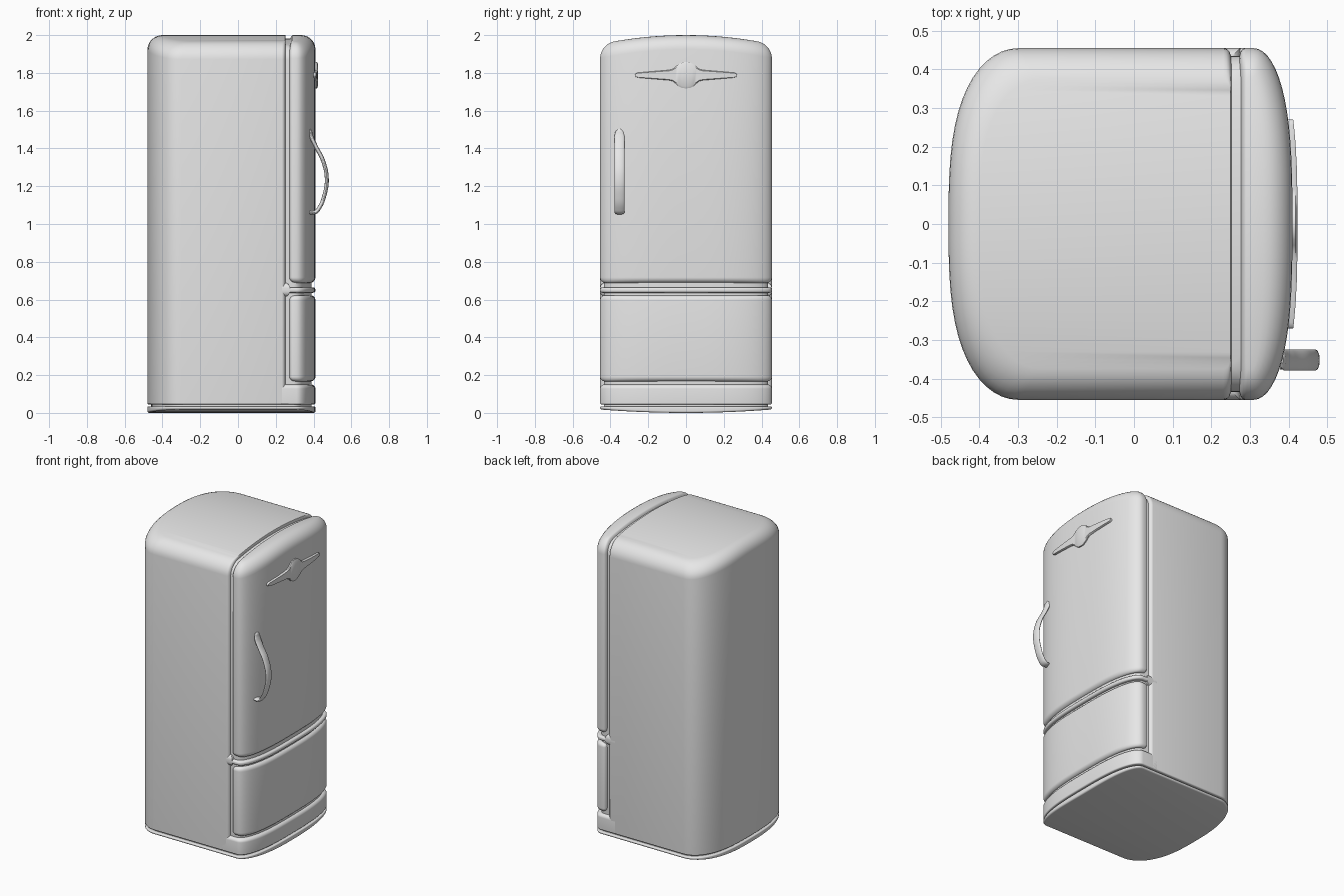
import bpy, bmesh, math

cube = bpy.data.objects.get("Cube")
if cube:
    bpy.data.objects.remove(cube, do_unlink=True)

HALF = 0.455  # half width across the door
N = 32
YS = [HALF * math.sin(math.pi * (i / N - 0.5)) for i in range(N + 1)]

grey = bpy.data.materials.new("light grey enamel")
grey.use_nodes = True
grey.diffuse_color = (0.8, 0.8, 0.8, 1)
grey.node_tree.nodes["Principled BSDF"].inputs["Base Color"].default_value = (0.8, 0.8, 0.8, 1)


def bow(y, power):
    return math.sqrt(max(0, 1 - abs(y / HALF) ** power))


def front(y):
    return 0.31 + 0.10 * bow(y, 3)


def back(y):
    return -0.30 - 0.18 * bow(y, 3)


def seam_edge(y):
    return 0.232 + 0.022 * bow(y, 30)


def door_back(y):
    return 0.288 - 0.018 * bow(y, 30)


def crown(y):
    return 2.0 - 0.048 * (y / HALF) ** 2


def finish(ob):
    ob.data.materials.clear()
    ob.data.materials.append(grey)
    bpy.ops.object.select_all(action="DESELECT")
    ob.select_set(True)
    bpy.context.view_layer.objects.active = ob
    bpy.ops.object.shade_smooth_by_angle(angle=math.radians(40))


def add_mesh(name, bm):
    bmesh.ops.recalc_face_normals(bm, faces=bm.faces)
    me = bpy.data.meshes.new(name)
    bm.to_mesh(me)
    bm.free()
    ob = bpy.data.objects.new(name, me)
    bpy.context.collection.objects.link(ob)
    finish(ob)
    return ob


def slab(name, xb, xf, low, high, r_low, r_high, cx=None, shrink=0.0, steps=7):
    """Bowed block between two plan curves, with rounded bottom and top rims."""
    plan = [(xf(y), y) for y in YS] + [(xb(y), y) for y in reversed(YS)]
    xs = [p[0] for p in plan]
    mid = (min(xs) + max(xs)) / 2

    def ring(d, c, height, dz):
        d += shrink
        hx = max(abs(x - c) for x in xs)
        out = []
        for x, y in plan:
            y2 = y * (1 - d / HALF)
            out.append(bm.verts.new((c + (x - c) * (1 - d / hx), y2, height(y2) + dz)))
        return out

    bm = bmesh.new()
    turns = [math.pi / 2 * i / steps for i in range(steps + 1)]
    rings = [ring(r_low * (1 - math.sin(a)), mid, low, r_low * (1 - math.cos(a))) for a in turns]
    rings += [ring(r_high * (1 - math.cos(a)), mid if cx is None else cx, high,
                   -r_high * (1 - math.sin(a))) for a in turns]
    n = len(plan)
    for a, b in zip(rings, rings[1:]):
        for k in range(n):
            bm.faces.new((a[k], a[(k + 1) % n], b[(k + 1) % n], b[k]))
    # caps as strips running front to back
    for cap in (rings[0], rings[-1]):
        for k in range(N):
            bm.faces.new((cap[k], cap[k + 1], cap[n - 2 - k], cap[n - 1 - k]))
    return add_mesh(name, bm)


def level(z):
    return lambda y: z


# Cabinet, inner core showing in the seams, and base plate
slab("cabinet", back, seam_edge, level(0.045), crown, 0.008, 0.08, cx=0.22)
slab("inner_core", back, front, level(0.02), lambda y: crown(y) - 0.018, 0.01, 0.07, shrink=0.02)
slab("base_plate", back, front, lambda y: 0.018 * (y / HALF) ** 2, level(0.034), 0.01, 0.006)

# Front panels
slab("upper_door", door_back, front, level(0.688), crown, 0.03, 0.075, cx=0.30)
slab("lower_drawer", door_back, front, level(0.167), level(0.622), 0.025, 0.025)
slab("kick_panel", lambda y: 0.2, front, level(0.045), level(0.15), 0.008, 0.022, cx=0.2)
slab("divider_strip", lambda y: 0.2, front, level(0.636), level(0.664), 0.012, 0.012, cx=0.2)
slab("divider_root", lambda y: 0.2, lambda y: 0.275, level(0.615), level(0.69), 0.03, 0.03, cx=0.2)

# Winged badge plate following the curve of the door
half_wing = [(0, 0.07), (0.02, 0.068), (0.04, 0.058), (0.055, 0.044), (0.07, 0.032), (0.09, 0.027),
             (0.15, 0.022), (0.21, 0.017), (0.255, 0.013), (0.266, 0.009), (0.27, 0.003)]
wing = [(-y, h) for y, h in reversed(half_wing[1:])] + half_wing
bm = bmesh.new()
rows = []
for y, h in wing:
    x = front(y)
    rows.append([bm.verts.new((x + dx, y, 1.788 + s * h))
                 for dx, s in ((-0.02, -1), (0.008, -1), (0.013, -0.85), (0.013, 0.85), (0.008, 1), (-0.02, 1))])
for a, b in zip(rows, rows[1:]):
    for k in range(6):
        j = (k + 1) % 6
        bm.faces.new((a[k], a[j], b[j], b[k]))
bm.faces.new(rows[0])
bm.faces.new(rows[-1])
add_mesh("badge_plate", bm)

# Bowed strap handle: a round tube stretched sideways
path = [(0.383, 1.502, 0.3), (0.384, 1.49, 0.8), (0.388, 1.465, 1), (0.41, 1.415, 1), (0.45, 1.335, 1),
        (0.47, 1.24, 1), (0.457, 1.15, 1), (0.43, 1.085, 1), (0.41, 1.063, 1), (0.378, 1.06, 0.9)]
curve = bpy.data.curves.new("door_handle", "CURVE")
curve.dimensions = "3D"
curve.bevel_depth = 0.0105
curve.bevel_resolution = 4
curve.use_fill_caps = True
spline = curve.splines.new("BEZIER")
spline.bezier_points.add(len(path) - 1)
for point, (x, z, radius) in zip(spline.bezier_points, path):
    point.co = (x, 0, z)
    point.radius = radius
    point.handle_left_type = point.handle_right_type = "AUTO"
handle = bpy.data.objects.new("door_handle", curve)
bpy.context.collection.objects.link(handle)
handle.location.y = -0.352
handle.scale.y = 2.6
bpy.ops.object.select_all(action="DESELECT")
handle.select_set(True)
bpy.context.view_layer.objects.active = handle
bpy.ops.object.convert(target="MESH")
finish(bpy.context.view_layer.objects.active)
